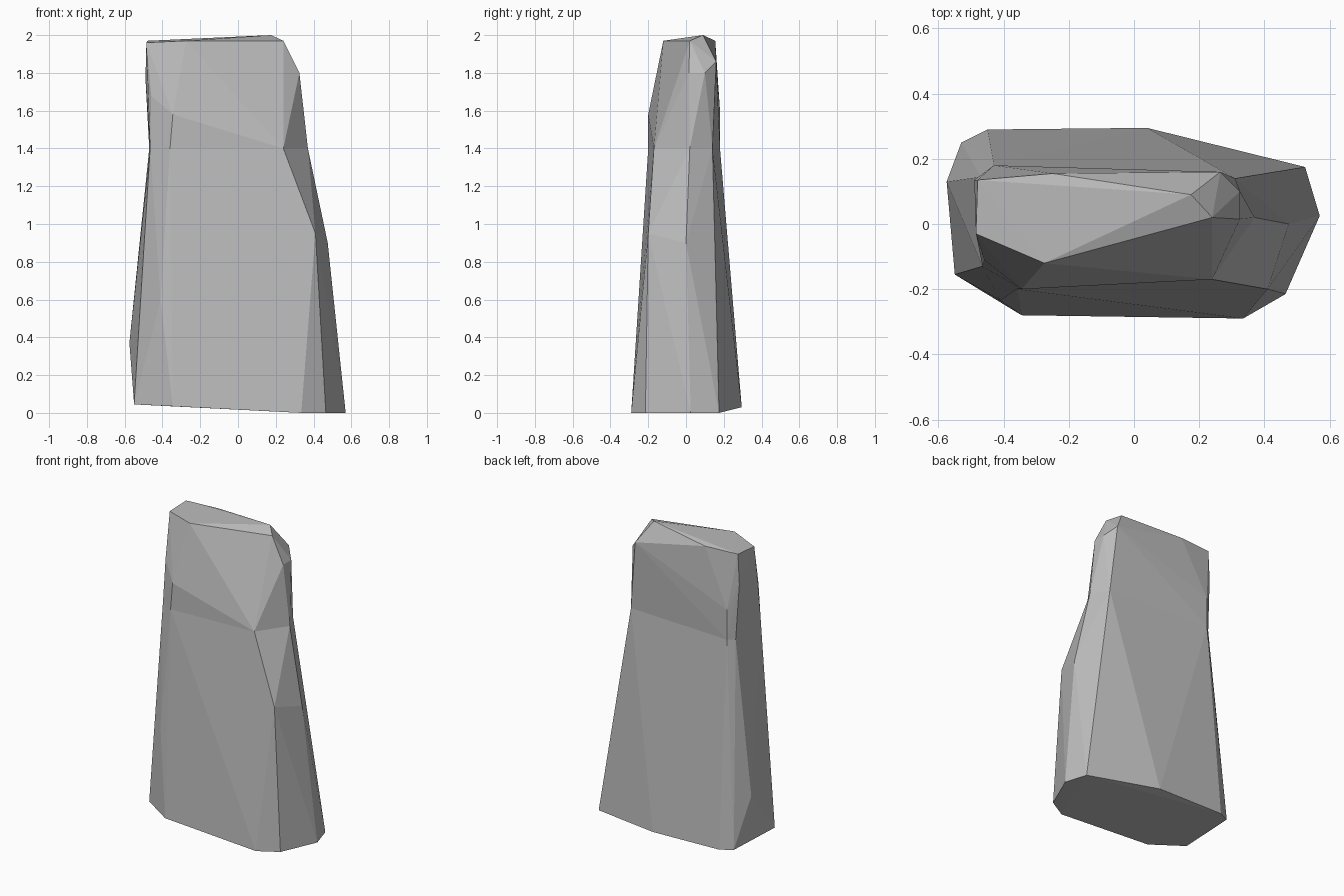
import bpy
import bmesh

SEAM = 1.4  # height where the two chiselled halves meet

cube = bpy.data.objects.get("Cube")
if cube:
    bpy.data.objects.remove(cube)

stone = bpy.data.materials.new("stone_grey")
stone.use_nodes = True
colour = (0.5, 0.5, 0.5, 1)
stone.diffuse_color = colour
stone.node_tree.nodes["Principled BSDF"].inputs["Base Color"].default_value = colour

# Outline shared by both halves
waist = [(x, y, SEAM) for x, y in (
    (.24, -.17), (-.36, -.2), (-.465, -.13), (-.47, .145),
    (-.43, .18), (.31, .14), (.37, .02))]

# Foot corners, then the bends of the flanks
lower = [
    (-.55, -.155, .045), (-.345, -.28, .035), (.335, -.29, 0),
    (.465, -.215, 0), (.57, .025, 0), (.525, .175, 0),
    (.04, .295, .03), (-.45, .29, .04), (-.53, .25, .045),
    (-.575, .13, .37), (-.41, -.235, .6), (.41, -.2, .95),
    (.475, 0, .9), (.41, .15, .52), (-.435, .18, 1.3),
]

# Shoulder corners, then the crown
upper = [
    (-.345, -.2, 1.58), (-.46, -.11, 1.68), (-.43, .18, 1.6),
    (-.49, .135, 1.77), (.345, .025, 1.58), (.325, .015, 1.8),
    (.325, .1, 1.8), (.265, .16, 1.86), (-.485, -.03, 1.96),
    (-.275, -.12, 1.97), (.24, .02, 1.97), (.175, .09, 2),
    (-.25, .155, 1.97), (-.48, .135, 1.97),
]


def add_half(target, points):
    """Wrap the points in flat facets and leave the seam open."""
    half = bmesh.new()
    for point in points + waist:
        half.verts.new(point)
    hull = bmesh.ops.convex_hull(half, input=half.verts)
    loose = set(hull["geom_interior"]) | set(hull["geom_unused"])
    bmesh.ops.delete(
        half, geom=[g for g in loose if isinstance(g, bmesh.types.BMVert)],
        context="VERTS")
    caps = [f for f in half.faces
            if all(abs(v.co.z - SEAM) < .001 for v in f.verts)]
    bmesh.ops.delete(half, geom=caps, context="FACES")
    part = bpy.data.meshes.new("half")
    half.to_mesh(part)
    half.free()
    target.from_mesh(part)
    bpy.data.meshes.remove(part)


# Join both halves into one standing stone
bm = bmesh.new()
add_half(bm, lower)
add_half(bm, upper)
bmesh.ops.remove_doubles(bm, verts=bm.verts, dist=.001)
bmesh.ops.recalc_face_normals(bm, faces=bm.faces)
mesh = bpy.data.meshes.new("standing_stone")
bm.to_mesh(mesh)
bm.free()
mesh.materials.append(stone)
rock = bpy.data.objects.new("standing_stone", mesh)
bpy.context.collection.objects.link(rock)
